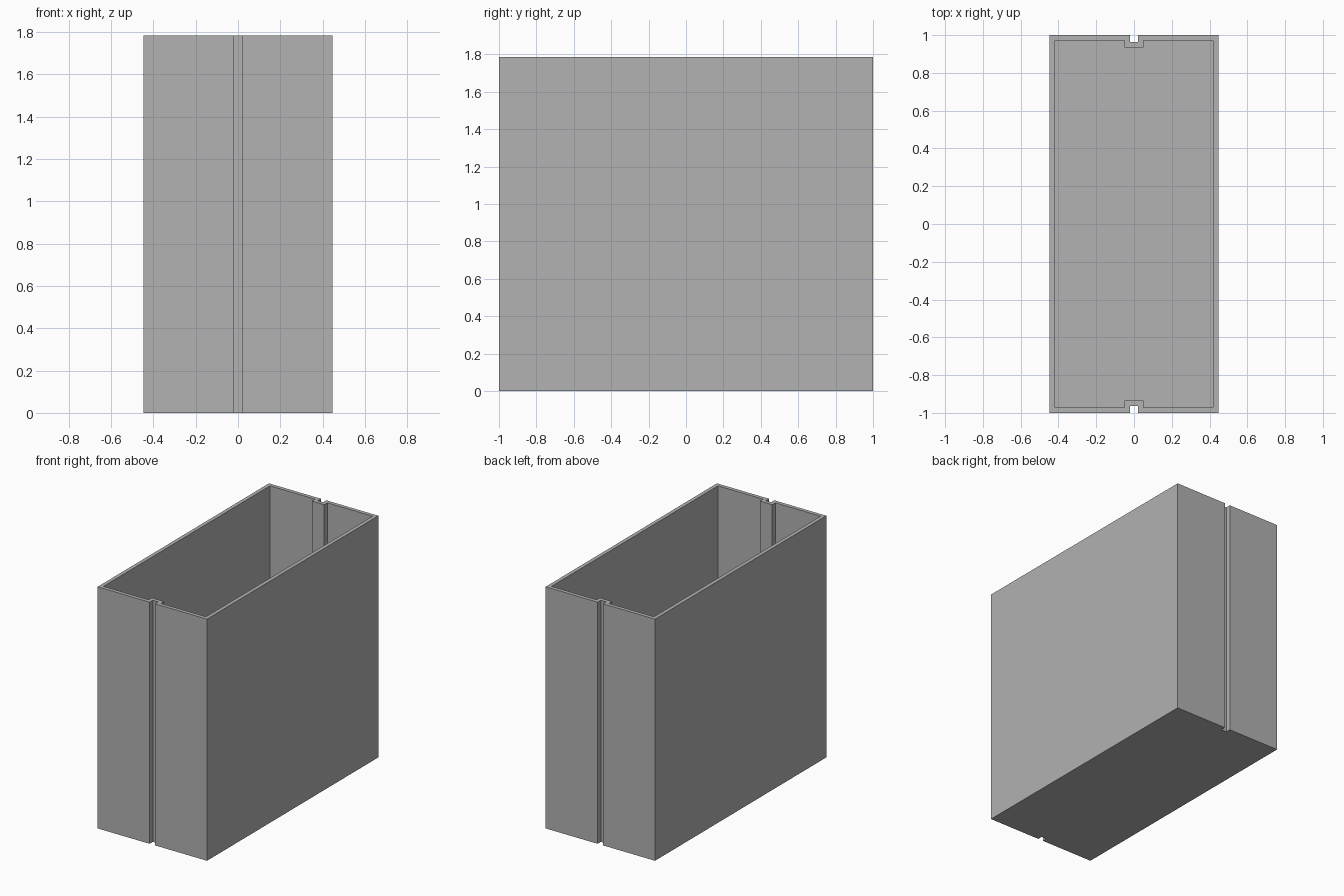
import bpy
import bmesh

HALF_X, HALF_Y, HEIGHT = 0.447, 1.0, 1.785
WALL = 0.028
GROOVE_HALF, GROOVE_DEPTH = 0.022, 0.037

cube = bpy.data.objects.get("Cube")
if cube:
    bpy.data.objects.remove(cube, do_unlink=True)

grey = bpy.data.materials.new("plain grey")
grey.use_nodes = True
colour = (0.445, 0.445, 0.445, 1)
grey.diffuse_color = colour
grey.node_tree.nodes["Principled BSDF"].inputs["Base Color"].default_value = colour


def outline(inset):
    """Rectangle with a groove in each short side, moved inwards by inset."""
    x, y = HALF_X - inset, HALF_Y - inset
    g = GROOVE_HALF + inset
    d = y - GROOVE_DEPTH
    front = [(-x, -y), (-g, -y), (-g, -d), (g, -d), (g, -y), (x, -y)]
    return front + [(-px, -py) for px, py in front]


def ring(bm, inset, z):
    return [bm.verts.new((x, y, z)) for x, y in outline(inset)]


# Open box: outside wall, rim, inside wall and floor
bm = bmesh.new()
rings = [ring(bm, 0, 0), ring(bm, 0, HEIGHT),
         ring(bm, WALL, HEIGHT), ring(bm, WALL, WALL)]
for low, high in zip(rings, rings[1:]):
    for i in range(len(low)):
        j = (i + 1) % len(low)
        bm.faces.new((low[i], low[j], high[j], high[i]))
bm.faces.new(rings[0][::-1])
bm.faces.new(rings[-1])
bmesh.ops.recalc_face_normals(bm, faces=bm.faces)

mesh = bpy.data.meshes.new("open_box")
bm.to_mesh(mesh)
bm.free()
mesh.materials.append(grey)
box = bpy.data.objects.new("open_box", mesh)
bpy.context.collection.objects.link(box)
